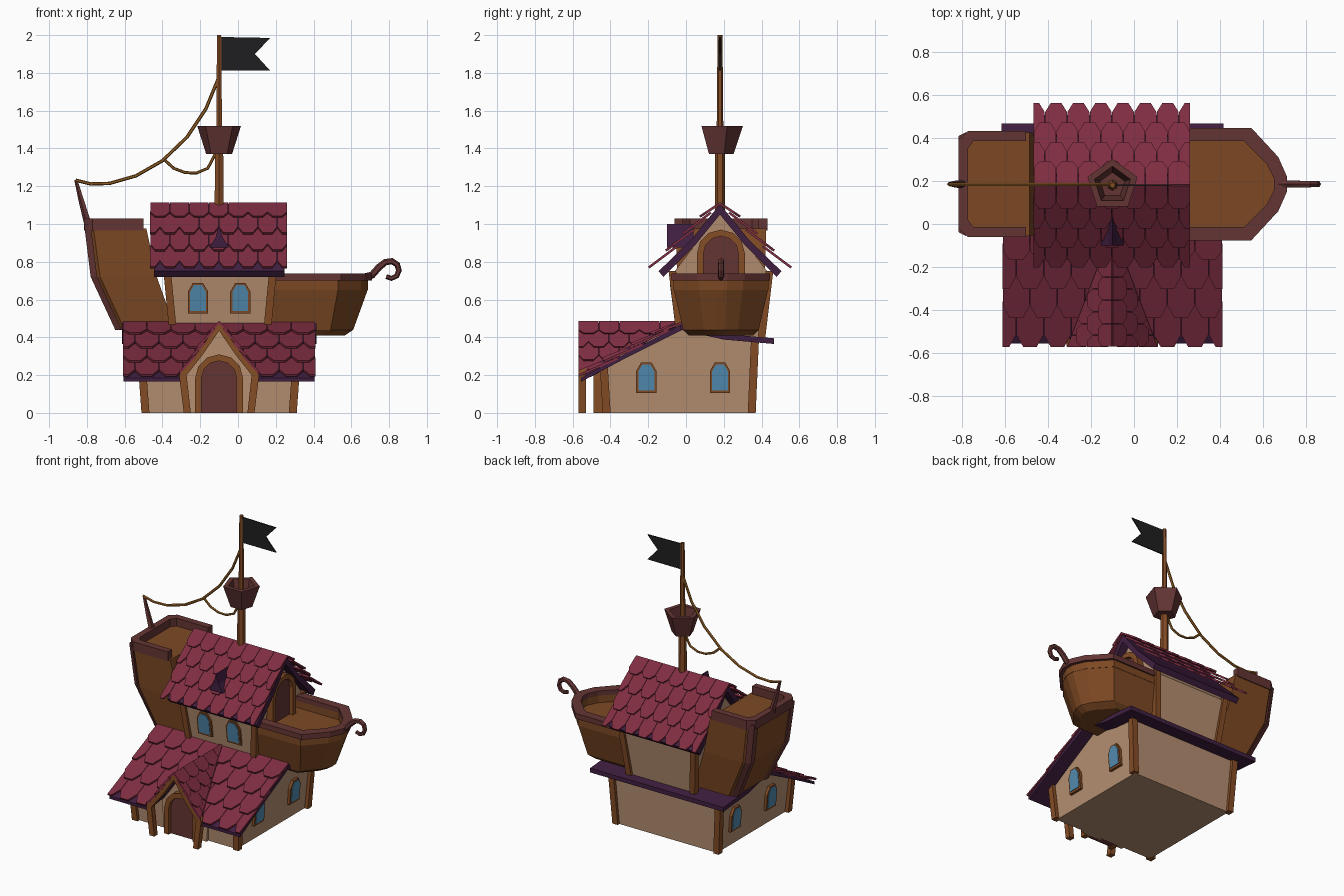
import bpy, bmesh, math
from mathutils import Vector as V

if "Cube" in bpy.data.objects:
    bpy.data.objects.remove(bpy.data.objects["Cube"])

def material(name, r, g, b):
    m = bpy.data.materials.new(name)
    m.diffuse_color = [(c / 255) ** 2.2 for c in (r, g, b)] + [1]
    m.use_nodes = True
    m.node_tree.nodes["Principled BSDF"].inputs["Base Color"].default_value = m.diffuse_color
    return m

TAN = material("plaster_tan", 180, 142, 112)
WOOD = material("trim_brown", 132, 78, 42)
HULL = material("hull_brown", 124, 74, 40)
DARK = material("dark_red_wood", 100, 56, 55)
ROOF = material("shingle_red", 126, 49, 67)
PURPLE = material("roof_purple", 66, 36, 66)
BLUE = material("window_blue", 82, 138, 174)
BLACK = material("flag_black", 36, 36, 38)
ROPE = material("rope_gold", 152, 100, 44)
CX, CY = -0.1, 0.185   # house centre line, ship centre line

def finish(name, bm, mat, clip=None):
    if clip:  # cut away everything on the positive side of the plane
        bmesh.ops.bisect_plane(bm, geom=bm.verts[:] + bm.edges[:] + bm.faces[:],
                               plane_co=clip[0], plane_no=clip[1], clear_outer=True)
    bmesh.ops.recalc_face_normals(bm, faces=bm.faces)
    me = bpy.data.meshes.new(name)
    bm.to_mesh(me)
    bm.free()
    me.materials.append(mat)
    o = bpy.data.objects.new(name, me)
    bpy.context.collection.objects.link(o)
    return o

def add_loft(bm, rings):
    vs = [[bm.verts.new(p) for p in r] for r in rings]
    n = len(vs[0])
    for a, b in zip(vs, vs[1:]):
        for i in range(n):
            bm.faces.new((a[i], a[(i + 1) % n], b[(i + 1) % n], b[i]))
    bm.faces.new(vs[0][::-1])
    bm.faces.new(vs[-1])

def loft(name, rings, mat, clip=None):
    bm = bmesh.new()
    add_loft(bm, rings)
    return finish(name, bm, mat, clip)

def prism(name, pts, axis, a, b, mat, clip=None, lean=0):
    """Extrude a 2D outline (horizontal, z) along x or y; lean shears it with height."""
    zm = sum(p[1] for p in pts) / len(pts)
    def at(p, t):
        t += lean * (p[1] - zm)
        return (t, p[0], p[1]) if axis == 'x' else (p[0], t, p[1])
    return loft(name, [[at(p, a) for p in pts], [at(p, b) for p in pts]], mat, clip)

def post(name, p, q, h, mat=WOOD):
    sq = ((-h, -h), (h, -h), (h, h), (-h, h))
    loft(name, [[(c[0] + x, c[1] + y, c[2]) for x, y in sq] for c in (p, q)], mat)

def tube(name, path, y, radii, mat, n=6):
    """Tube along an (x, z) path at constant y."""
    rings = []
    for i, p in enumerate(path):
        a, b = V(path[max(i - 1, 0)]), V(path[min(i + 1, len(path) - 1)])
        d = (b - a).normalized()
        r = radii[0] + (radii[1] - radii[0]) * i / (len(path) - 1)
        rings.append([(p[0] - d.y * r * math.cos(k), y + r * math.sin(k), p[1] + d.x * r * math.cos(k))
                      for k in (math.tau * j / n for j in range(n))])
    loft(name, rings, mat)

def arch(c, z0, w, h, n):
    return [(c - w, z0)] + [(c - w * math.cos(math.pi * i / n), z0 + h - w + w * math.sin(math.pi * i / n))
                            for i in range(n + 1)] + [(c + w, z0)]

def window(name, c, z0, axis, wall, out, lean=0):
    prism(name + "_frame", arch(c, z0, .054, .17, 3), axis, wall - out * .03, wall + out * .018, WOOD, lean=lean)
    prism(name + "_glass", arch(c, z0 + .014, .042, .144, 3), axis, wall, wall + out * .022, BLUE, lean=lean)

def door(name, c, z0, w, h, axis, wall, out):
    outer, inner = arch(c, z0, w, h, 6), arch(c, z0, w - .034, h - .034, 6)
    prism(name + "_frame", outer + inner[::-1], axis, wall - out * .02, wall + out * .05, WOOD)
    prism(name + "_panel", inner, axis, wall - out * .02, wall + out * .025, DARK)

def shingles(name, place, length, top, low, cols, rows, lift, clip=None):
    """Rows of staggered, chamfered plates on a slope; place maps (u, v, z) to world."""
    bm = bmesh.new()
    dv, dz = low[0] - top[0], low[1] - top[1]
    ln = math.hypot(dv, dz)
    nv, nz = -dz / ln, dv / ln
    w = length / cols
    shape = ((-.49, 0), (-.49, .72), (-.24, 1), (.24, 1), (.49, .72), (.49, 0))
    for i in range(rows):
        ta, tb = max(0, (i - .45) / rows), (i + 1) / rows
        for j in range(cols + i % 2):
            c = (j + (0 if i % 2 else .5)) * w
            rings = []
            for drop in (0, .013):
                ring = []
                for a, k in shape:
                    t, h = ta + (tb - ta) * k, .004 + lift * k - drop
                    ring.append(place(min(max(c + a * w, 0), length),
                                      top[0] + dv * t + nv * h, top[1] + dz * t + nz * h))
                rings.append(ring)
            add_loft(bm, rings)
    finish(name, bm, ROOF, clip)

def house(name, cx, outline, h0, slope, zmax):
    loft(name, [[(cx + s * (h0 + slope * min(z, zmax)), y, z) for y, z in outline] for s in (-1, 1)], TAN)

# Lower house: body, porch wall, corner posts, side windows
house("lower_walls", CX, [(-.42, 0), (.35, 0), (.365, .38), (-.03, .45), (-.435, .24)], .385, .08, .4)
prism("porch_wall", [(CX + x, z) for x, z in ((-.165, 0), (.165, 0), (.18, .2), (0, .445), (-.18, .2))],
      'y', -.44, -.13, TAN)
for s in (-1, 1):
    post("lower_front_post", (CX + s * .39, -.42, 0), (CX + s * .408, -.435, .245), .021)
    post("lower_back_post", (CX + s * .39, .348, 0), (CX + s * .415, .365, .385), .021)
    for y in (-.21, .18):
        window("lower_side_window", y, .105, 'x', CX + s * .4, s, s * .08)
door("front_door", CX, 0, .127, .31, 'y', -.44, -1)

# Lower roof: plain back slab, shingled front halves cut at the porch valleys, porch roof and frame
prism("lower_roof_back", [(-.03, .475), (.2, .418), (.465, .395), (.465, .365), (.2, .388), (-.03, .44)],
      'x', -.615, .415, PURPLE)
for s in (-1, 1):
    co = (CX, -.02, 0)
    keep_out, keep_in = (co, (-.55 * s, -.21, 0)), (co, (.55 * s, .21, 0))
    prism("lower_roof_front", [(-.02, .47), (-.3, .325), (-.555, .185), (-.555, .165), (-.3, .30), (-.02, .44)],
          'x', CX, CX + s * .505, PURPLE, keep_out)
    shingles("lower_shingles", lambda u, v, z: (CX + s * u, -.02 - v, z), .51, (0, .48), (.54, .183), 4, 4,
             .02, keep_out)
    prism("porch_roof", [(CX + s * x, z) for x, z in ((0, .475), (.2, .2), (.185, .19), (0, .445))],
          'y', -.56, -.03, PURPLE, keep_in)
    shingles("porch_shingles", lambda u, v, z: (CX + s * v, -.57 + u, z), .54, (0, .483), (.205, .2), 5, 4,
             .015, keep_in)
    prism("porch_frame", [(CX + s * x, z) for x, z in ((0, .48), (.11, .325), (.212, .2), (.187, 0), (.15, 0),
                                                      (.172, .2), (.085, .31), (0, .435))], 'y', -.568, -.53, WOOD)

# Upper house with posts, front windows and the door to the bow deck
UX = -.095
house("upper_walls", UX, [(-.03, .4), (.4, .4), (.445, .73), (CY, 1.07), (-.075, .73)], .2, .115, .73)
for s in (-1, 1):
    for t in (-1, 1):
        post("upper_corner_post", (UX + s * .246, CY + t * .215, .4), (UX + s * .28, CY + t * .257, .75), .02)
    window("upper_front_window", CX + s * .112, .525, 'y', -.055, -1, -.136)
door("bow_door", CY, .62, .127, .35, 'x', .18, 1)

# Upper roof
for s in (-1, 1):
    prism("upper_roof", [(CY - .005 + s * v, z) for v, z in ((0, 1.105), (.15, .92), (.325, .75), (.3, .72),
                                                           (.13, .89), (0, 1.05))], 'x', -.445, .245, PURPLE)
    shingles("upper_shingles", lambda u, v, z: (-.465 + u, .18 + s * v, z), .725, (0, 1.112), (.36, .753), 7, 4, .026)
prism("roof_vent", [(CX + x, z) for x, z in ((-.052, .875), (-.018, .93), (0, 1.0), (.018, .93), (.052, .875))],
      'y', -.1, .04, PURPLE)

# Ship hulls: half outlines (x, half width) mirrored about the ship centre line
def outline(half, z):
    return [(x, CY - w, z) for x, w in half] + [(x, CY + w, z) for x, w in half[::-1]]

def rail(name, outer, inner, lo, hi, mat):
    quads = zip(outline(outer, lo), outline(outer, hi), outline(inner, hi), outline(inner, lo))
    loft(name, [list(q) for q in quads], mat)

bow_top = [(.16, .255), (.54, .255), (.665, .12), (.705, .03)]
bow_mid = [(.16, .25), (.53, .25), (.65, .115), (.688, .03)]
bow_in = [(.16, .2), (.51, .2), (.615, .095), (.65, .025)]
loft("bow_hull", [outline([(.16, .17), (.45, .17), (.54, .07), (.565, .02)], .41),
                  outline([(.16, .2), (.49, .2), (.58, .09), (.61, .025)], .44), outline(bow_mid, .655)], HULL)
rail("bow_side", [(x, w + .001) for x, w in bow_mid], bow_in, .65, .705, HULL)
rail("bow_rail", [(x + .004, w + .006) for x, w in bow_top], bow_in, .7, .737, DARK)

stern_top = [(-.485, .24), (-.765, .24), (-.805, .2)]
loft("stern_hull", [outline([(-.33, .2), (-.6, .2), (-.64, .15)], .44),
                    outline([(-.43, .232), (-.73, .232), (-.77, .19)], .72), outline(stern_top, .975)], HULL)
rail("stern_rail", [(-.5, .246), (-.77, .246), (-.815, .205)], [(-.5, .2), (-.745, .2), (-.77, .165)],
     .965, 1.03, DARK)
for s in (-1, 1):
    loft("stern_corner_trim", [[(x + a, CY + s * (w + b), z) for a, b in ((-.012, -.03), (-.012, .012), (.022, .03), (.022, -.03))]
                               for x, w, z in ((-.638, .16, .44), (-.768, .2, .72), (-.803, .21, 1.0))], DARK)

# Bow hook and stern spike
tube("bow_hook", [(.66, .715), (.71, .73), (.745, .77), (.78, .798), (.815, .803), (.843, .785), (.852, .755),
                  (.84, .725), (.812, .712), (.785, .722)], CY, (.02, .013), DARK)
tube("stern_spike", [(-.79, .99), (-.83, 1.13), (-.858, 1.235)], CY, (.022, .009), DARK, 5)

# Mast, lookout basket, flag and ropes
def disc(r, z, n):
    return [(CX + r * math.cos(math.pi / 2 + math.tau * i / n), .18 + r * math.sin(math.pi / 2 + math.tau * i / n), z)
            for i in range(n)]
loft("mast", [disc(r, z, 6) for r, z in ((.028, 1.0), (.025, 1.4), (.018, 1.46), (.013, 2.0))], WOOD)
loft("lookout_basket", [disc(r, z, 5) for r, z in ((.072, 1.37), (.122, 1.52), (.088, 1.52), (.06, 1.4))], DARK)
prism("flag", [(-.09, 1.99), (.17, 1.985), (.09, 1.9), (.17, 1.812), (-.09, 1.812)], 'y', .176, .184, BLACK)
tube("main_rope", [(-.86, 1.232), (-.78, 1.212), (-.68, 1.215), (-.54, 1.255), (-.4, 1.335), (-.27, 1.46),
                   (-.17, 1.61), (-.1, 1.78)], .183, (.009, .009), ROPE)
tube("hanging_rope", [(-.39, 1.34), (-.34, 1.295), (-.28, 1.272), (-.22, 1.27), (-.16, 1.295), (-.115, 1.38)],
     .183, (.008, .008), ROPE)
